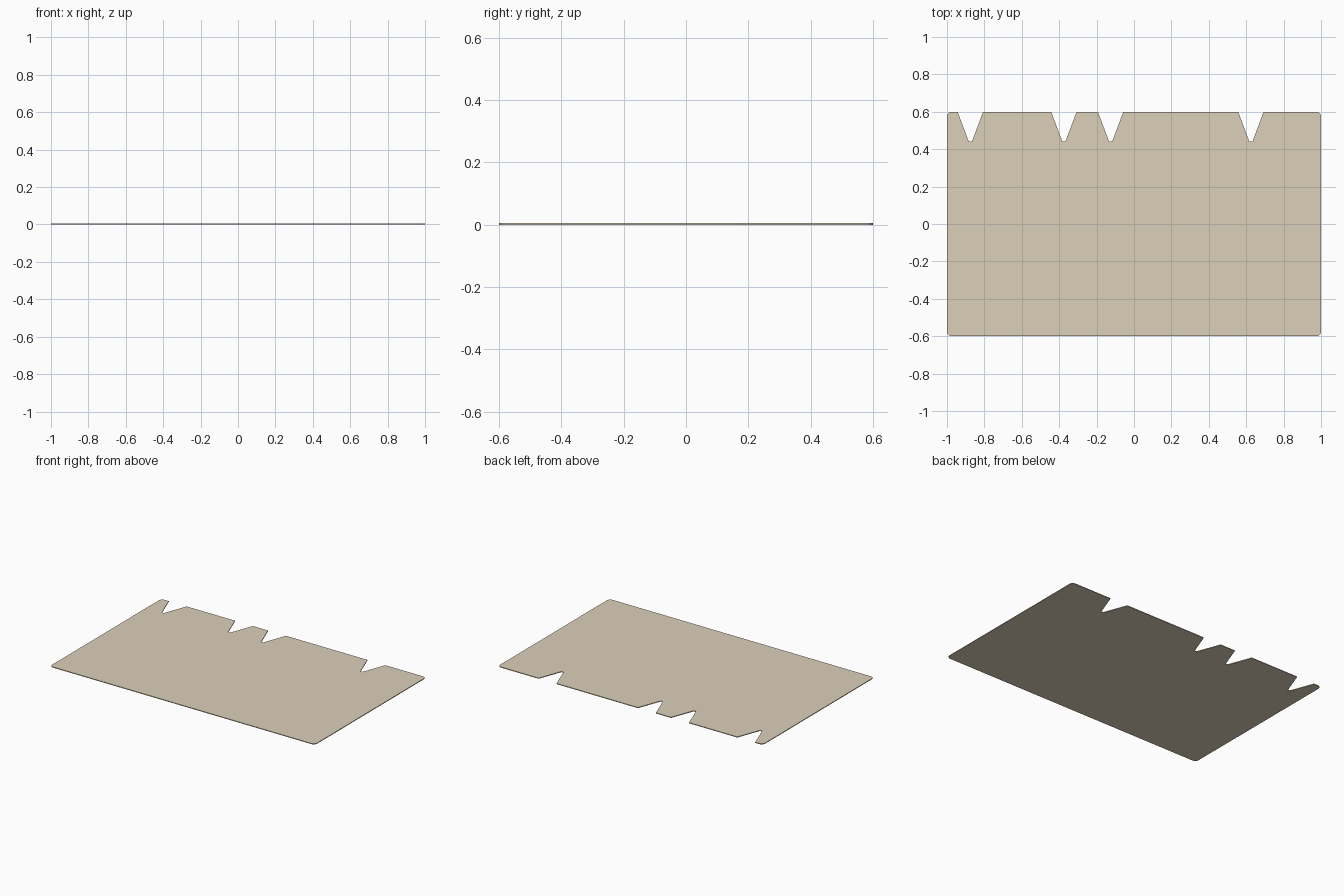
import bpy, bmesh, math

cube = bpy.data.objects.get("Cube")
if cube:
    bpy.data.objects.remove(cube, do_unlink=True)

HALF_X, HALF_Y, THICK = 1.0, 0.6, 0.005
RADIUS, STEPS = 0.025, 6
NOTCH_TOP, NOTCH_TIP, NOTCH_Y = 0.068, 0.008, 0.44
SPACING = 0.25
NOTCHED = (0, 2, 3, 6)  # positions clipped along the back edge, out of eight


def corner(sx, sy, start):
    """Rounded corner, running anticlockwise from the start angle."""
    cx, cy = sx * (HALF_X - RADIUS), sy * (HALF_Y - RADIUS)
    angles = [start + math.pi / 2 * i / STEPS for i in range(STEPS + 1)]
    return [(cx + RADIUS * math.cos(a), cy + RADIUS * math.sin(a)) for a in angles]


def notch(x):
    """V-shaped clip with a narrow flat tip, running right to left."""
    return [(x + NOTCH_TOP, HALF_Y), (x + NOTCH_TIP, NOTCH_Y),
            (x - NOTCH_TIP, NOTCH_Y), (x - NOTCH_TOP, HALF_Y)]


# Card outline, anticlockwise
outline = corner(-1, -1, math.pi) + corner(1, -1, -math.pi / 2) + corner(1, 1, 0)
for slot in reversed(NOTCHED):
    outline += notch(-HALF_X + SPACING * (slot + 0.5))
outline += corner(-1, 1, math.pi / 2)

# Thin solid card
bm = bmesh.new()
base = bm.faces.new([bm.verts.new((x, y, 0)) for x, y in outline])
top = bmesh.ops.extrude_face_region(bm, geom=[base], use_keep_orig=True)
verts = [g for g in top["geom"] if isinstance(g, bmesh.types.BMVert)]
bmesh.ops.translate(bm, verts=verts, vec=(0, 0, THICK))
bmesh.ops.recalc_face_normals(bm, faces=bm.faces)
mesh = bpy.data.meshes.new("notched_card")
bm.to_mesh(mesh)
bm.free()
card = bpy.data.objects.new("notched_card", mesh)
bpy.context.collection.objects.link(card)

# Cream card stock
color = (0.72, 0.63, 0.49, 1)
mat = bpy.data.materials.new("card_stock")
mat.use_nodes = True
mat.diffuse_color = color
bsdf = mat.node_tree.nodes["Principled BSDF"]
bsdf.inputs["Base Color"].default_value = color
bsdf.inputs["Roughness"].default_value = 0.9
mesh.materials.append(mat)

# Smooth the rounded corners, keep the rims sharp
bpy.ops.object.select_all(action="DESELECT")
card.select_set(True)
bpy.context.view_layer.objects.active = card
bpy.ops.object.shade_smooth_by_angle(angle=math.radians(30))
